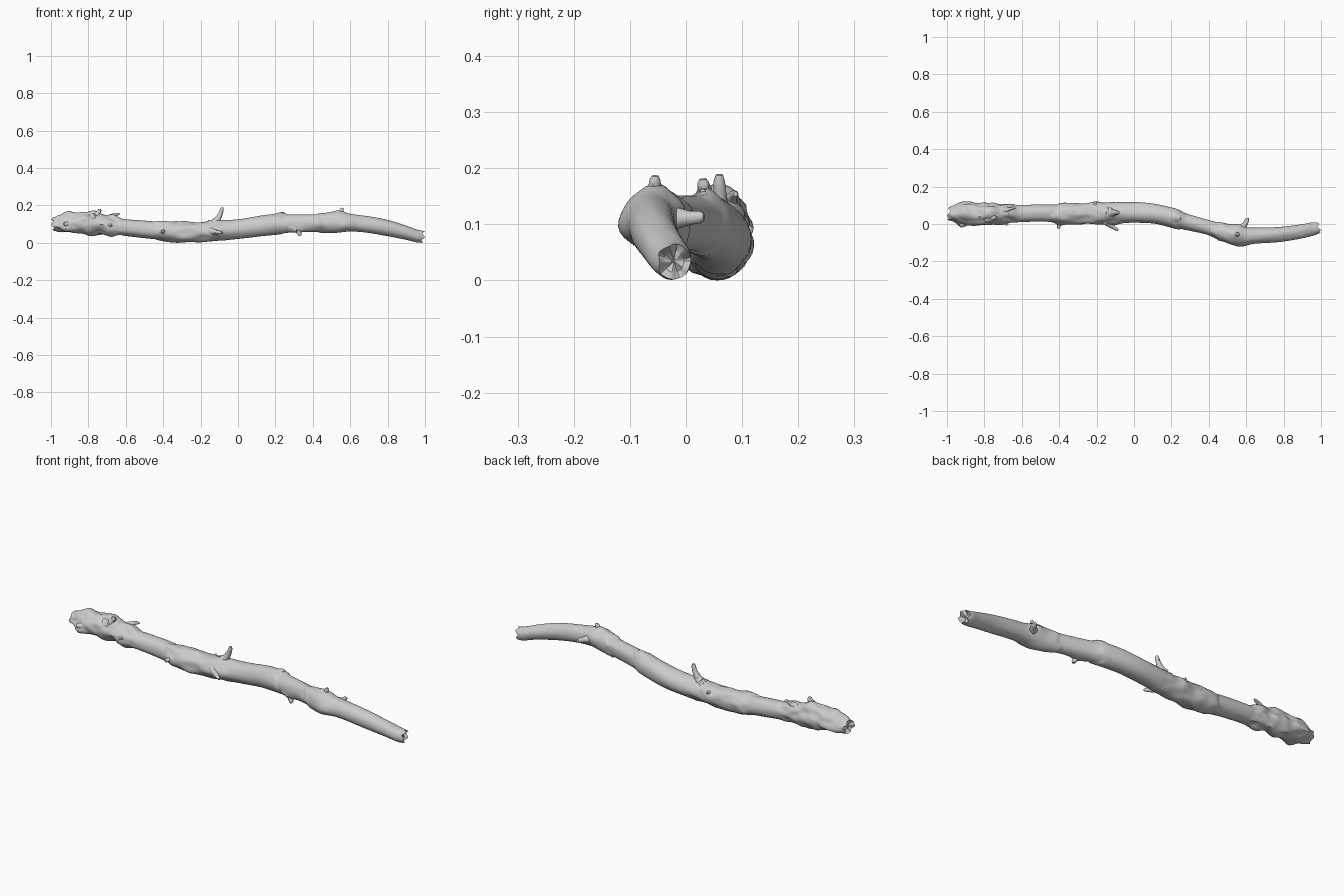
import bpy, bmesh, math
from mathutils import Vector, noise

if "Cube" in bpy.data.objects:
    bpy.data.objects.remove(bpy.data.objects["Cube"])

# Centre line and half-widths: x, y, z, ry, rz
PATH = [
    (-1.0, .06, .112, .036, .030), (-.95, .057, .113, .048, .040), (-.88, .052, .116, .056, .046),
    (-.75, .055, .112, .050, .053), (-.65, .056, .098, .047, .045), (-.5, .058, .084, .046, .047),
    (-.4, .056, .075, .049, .049), (-.28, .056, .069, .052, .051), (-.1, .060, .076, .055, .053),
    (.02, .061, .087, .053, .051), (.12, .053, .101, .048, .050), (.22, .030, .111, .049, .050),
    (.3, .007, .115, .043, .048), (.42, -.025, .118, .041, .047), (.55, -.063, .120, .048, .049),
    (.65, -.062, .114, .043, .045), (.78, -.056, .095, .040, .043), (.9, -.039, .066, .038, .037),
    (.96, -.026, .048, .036, .034), (1.0, -.020, .045, .026, .030)]
SIDES, RINGS = 32, 230


def sample(x):
    """Smooth Hermite interpolation of the path."""
    i = 0
    while i < len(PATH) - 2 and x > PATH[i + 1][0]:
        i += 1
    a, b = PATH[i], PATH[i + 1]
    p, q = PATH[max(i - 1, 0)], PATH[min(i + 2, len(PATH) - 1)]
    h = b[0] - a[0]
    t = min(max((x - a[0]) / h, 0), 1)
    out = []
    for k in range(1, 5):
        m0 = (b[k] - p[k]) / (b[0] - p[0]) * h
        m1 = (q[k] - a[k]) / (q[0] - a[0]) * h
        out.append((2*t**3 - 3*t*t + 1)*a[k] + (t**3 - 2*t*t + t)*m0
                   + (3*t*t - 2*t**3)*b[k] + (t**3 - t*t)*m1)
    return out


def step(e0, e1, x):
    t = min(max((x - e0) / (e1 - e0), 0), 1)
    return t * t * (3 - 2 * t)


# Raised bark patches: start, end, thickness, start slope length, end slope length
BARK = [(-.42, -.17, .005, .012, .12), (-.05, .25, .005, .2, .012),
        (.44, .60, .006, .012, .08), (-.96, -.64, .004, .02, .02)]
# Knots: x, angle in degrees (0 = +y, 90 = up), height, length, angular width
KNOTS = [(-.92, 205, .018, .035, .5), (-.90, 75, .008, .04, .6), (-.76, 80, .012, .05, .6),
         (-.69, 200, .012, .03, .4), (-.66, 100, .012, .03, .4), (-.80, 290, .008, .05, .6),
         (-.40, 185, .010, .03, .4), (-.30, 215, .008, .05, .4), (-.13, 190, .012, .05, .5),
         (-.20, 20, .008, .03, .4), (-.11, 90, .008, .04, .5), (.23, 80, .009, .025, .4),
         (.32, 230, .010, .035, .5), (.44, 190, .008, .03, .4), (.54, 85, .012, .04, .5),
         (.56, 20, .014, .035, .5), (.58, 190, .007, .04, .5)]


def skin(x, a):
    """Point on the branch surface."""
    y, z, ry, rz = sample(x)
    d = Vector((math.cos(a), math.sin(a)))
    off = .0025 * noise.noise(Vector((x * 5, d.x * 1.5, d.y * 1.5)))
    rough = 1 - step(-.68, -.58, x) + .5 * step(-.45, -.4, x) * (1 - step(-.12, -.05, x))
    off += rough * .014 * noise.noise(Vector((x * 17, d.x * 1.7 + 5, d.y * 1.7)))
    rag = .05 * noise.noise(Vector((d.x * 1.3, d.y * 1.3, 3.7)))
    for s, e, th, l0, l1 in BARK:
        off += th * step(s + rag, s + rag + l0, x) * (1 - step(e + rag - l1, e + rag, x))
    for kx, ang, h, ln, w in KNOTS:
        da = (a - math.radians(ang) + math.pi) % (2 * math.pi) - math.pi
        off += h * math.exp(-((x - kx) / ln) ** 2 - (da / w) ** 2)
    return Vector((x, y + d.x * (ry + off), z + d.y * (rz + off)))


def make_mesh(name, rings):
    """Skin a list of rings into a closed, smooth object."""
    bm = bmesh.new()
    vs = [[bm.verts.new(p) for p in r] for r in rings]
    n = len(vs[0])
    for r, s in zip(vs, vs[1:]):
        for j in range(n):
            bm.faces.new((r[j], r[(j + 1) % n], s[(j + 1) % n], s[j]))
    for r in (vs[0], vs[-1]):
        c = bm.verts.new(sum((v.co for v in r), Vector()) / n)
        for j in range(n):
            bm.faces.new((r[j], r[(j + 1) % n], c))
    bmesh.ops.recalc_face_normals(bm, faces=bm.faces)
    me = bpy.data.meshes.new(name)
    bm.to_mesh(me)
    bm.free()
    ob = bpy.data.objects.new(name, me)
    bpy.context.collection.objects.link(ob)
    bpy.ops.object.select_all(action='DESELECT')
    ob.select_set(True)
    bpy.context.view_layer.objects.active = ob
    bpy.ops.object.shade_smooth_by_angle(angle=math.radians(40))
    return ob


# Main branch, with ragged broken ends
rings = []
for i in range(RINGS + 1):
    t = i / RINGS
    ring = []
    for j in range(SIDES):
        a = 2 * math.pi * j / SIDES
        jag = .5 + .5 * math.sin(2 * a + 1) * math.cos(a * 3)
        x0, x1 = -1 + .025 * jag, 1 - .03 * jag
        ring.append(skin(x0 + (x1 - x0) * t, a))
    rings.append(ring)
# Shallow hollow in each broken end
for src, at, dx in ((rings[0], 0, .012), (rings[-1], None, -.014)):
    c = sum(src, Vector()) / SIDES
    inner = [c + (p - c) * .6 + Vector((dx, 0, 0)) for p in src]
    rings.insert(0, inner) if at == 0 else rings.append(inner)
make_mesh("branch", rings)


def stub(name, base, mid, tip, r0, r1):
    """Curved broken twig with a flared base and blunt tip."""
    b, m, e = Vector(base), Vector(mid), Vector(tip)
    out, n, k = [], 12, 10
    for i in range(k + 1):
        t = i / k
        p = b * (1 - t)**2 + m * 2*t*(1 - t) + e * t*t
        d = ((m - b) * (1 - t) + (e - m) * t).normalized()
        u = d.orthogonal().normalized()
        v = d.cross(u)
        r = r1 + (r0 - r1) * (1 - t) ** 2
        if i == k:
            r *= .65
        out.append([p + (u * math.cos(q) + v * math.sin(q)) * r
                    * (1 + .2 * noise.noise(p * 40 + Vector((math.cos(q), math.sin(q), 0))))
                    for q in [2 * math.pi * j / n for j in range(n)]])
    make_mesh(name, out)


# Twig stubs: base, bend, tip, base radius, tip radius
STUBS = [
    ("tall_twig", (-.14, .06, .105), (-.095, .06, .14), (-.084, .06, .2), .034, .010),
    ("front_twig", (-.17, .035, .075), (-.12, -.015, .07), (-.085, -.032, .065), .032, .008),
    ("small_front_twig", (-.385, .04, .075), (-.40, 0, .072), (-.405, -.024, .07), .026, .009),
    ("lower_twig", (.285, -.005, .095), (.325, -.03, .08), (.332, -.03, .05), .030, .010),
    ("upper_twig", (.52, -.058, .14), (.55, -.056, .165), (.557, -.055, .198), .034, .009),
    ("back_twig", (.55, -.05, .12), (.60, -.005, .122), (.607, .032, .125), .032, .011),
    ("bark_flake", (.19, .035, .14), (.22, .032, .165), (.25, .03, .17), .022, .007),
    ("knot_twig", (-.78, .035, .14), (-.745, .033, .165), (-.738, .03, .192), .034, .010),
    ("knot_flake", (-.70, .07, .13), (-.67, .08, .165), (-.635, .088, .166), .028, .007),
    ("knot_front_twig", (-.71, .03, .10), (-.69, .01, .105), (-.675, -.006, .105), .026, .007),
    ("end_knot", (-.88, .03, .11), (-.91, 0, .11), (-.93, -.012, .11), .034, .011),
    ("side_nub", (.45, -.045, .12), (.435, -.06, .12), (.425, -.068, .12), .02, .007),
    ("rear_nub", (-.20, .09, .09), (-.21, .11, .10), (-.205, .117, .105), .022, .007)]
for s in STUBS:
    stub(*s)

# Rest the lowest point on the ground
obs = list(bpy.context.scene.objects)
low = min(v.co.z for o in obs for v in o.data.vertices)
for o in obs:
    for v in o.data.vertices:
        v.co.z -= low
